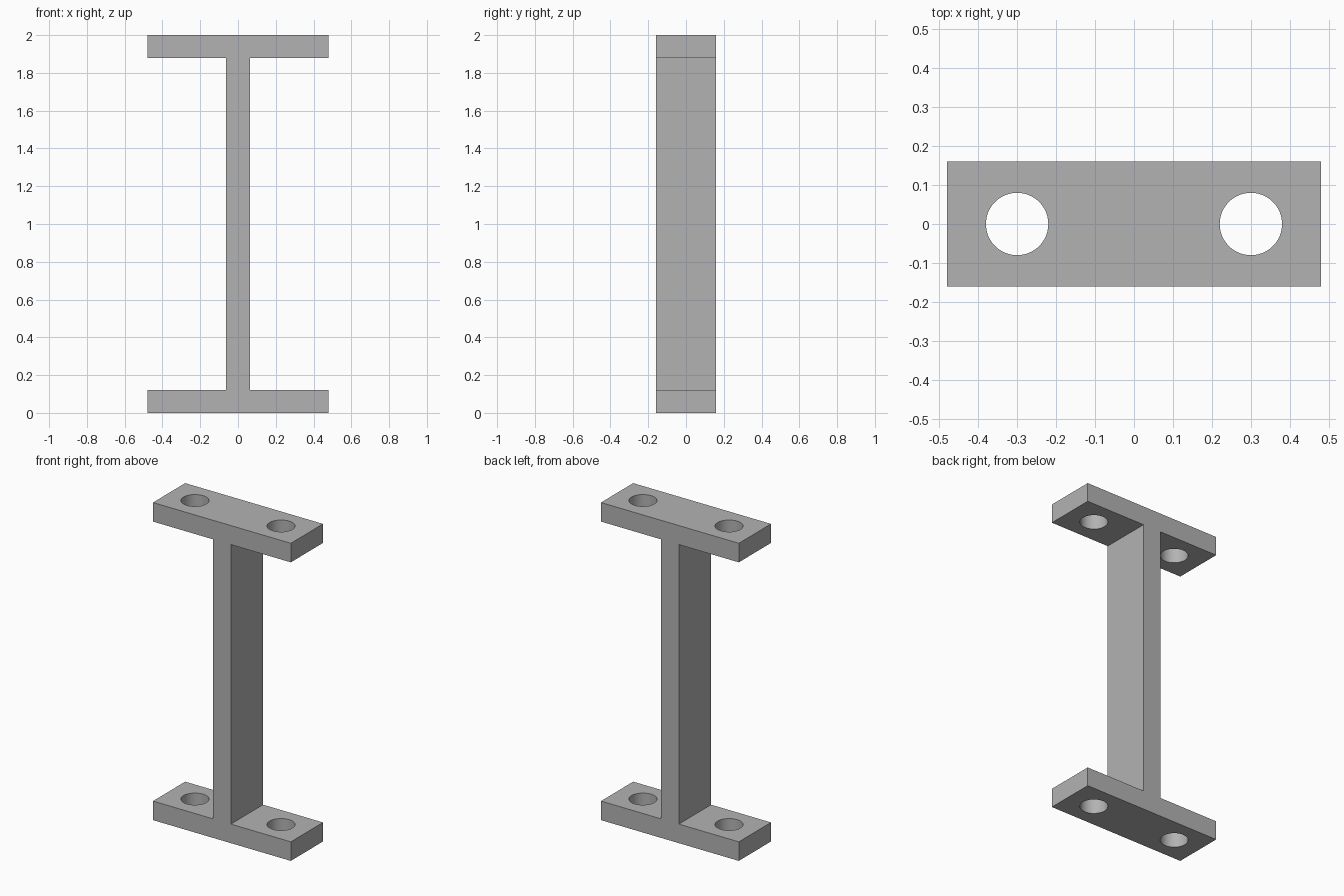
import bpy, bmesh, math

cube = bpy.data.objects.get("Cube")
if cube:
    bpy.data.objects.remove(cube, do_unlink=True)

HEIGHT, HALF_WIDTH, HALF_DEPTH = 2.0, 0.48, 0.16
FLANGE, HALF_WEB = 0.12, 0.0625
HOLE_X, HOLE_RADIUS = 0.3, 0.08

# Plain grey finish
grey = bpy.data.materials.new("plain_grey")
grey.use_nodes = True
colour = (0.45, 0.45, 0.45, 1)
grey.diffuse_color = colour
grey.node_tree.nodes["Principled BSDF"].inputs["Base Color"].default_value = colour

# Bracket body: I-shaped profile, one half mirrored, extruded front to back
half = [(HALF_WIDTH, 0), (HALF_WIDTH, FLANGE), (HALF_WEB, FLANGE),
        (HALF_WEB, HEIGHT - FLANGE), (HALF_WIDTH, HEIGHT - FLANGE), (HALF_WIDTH, HEIGHT)]
profile = half + [(-x, z) for x, z in reversed(half)]
bm = bmesh.new()
face = bm.faces.new([bm.verts.new((x, -HALF_DEPTH, z)) for x, z in profile])
extruded = bmesh.ops.extrude_face_region(bm, geom=[face])["geom"]
bmesh.ops.translate(bm, vec=(0, 2 * HALF_DEPTH, 0),
                    verts=[v for v in extruded if isinstance(v, bmesh.types.BMVert)])
bmesh.ops.recalc_face_normals(bm, faces=bm.faces)
mesh = bpy.data.meshes.new("bracket_body")
bm.to_mesh(mesh)
bm.free()
mesh.materials.append(grey)
body = bpy.data.objects.new("bracket_body", mesh)
bpy.context.collection.objects.link(body)

# Bolt holes through both flanges
for side in (-1, 1):
    bpy.ops.mesh.primitive_cylinder_add(vertices=64, radius=HOLE_RADIUS, depth=HEIGHT + 0.4,
                                        location=(side * HOLE_X, 0, HEIGHT / 2))
    cutter = bpy.context.object
    cutter.name = "hole_cutter"
    cutter.hide_render = True
    cutter.data.materials.append(grey)
    bpy.ops.object.select_all(action='DESELECT')
    body.select_set(True)
    bpy.context.view_layer.objects.active = body
    cut = body.modifiers.new("bolt_holes", 'BOOLEAN')
    cut.operation = 'DIFFERENCE'
    cut.solver = 'EXACT'
    cut.object = cutter
    bpy.ops.object.modifier_apply(modifier=cut.name)
    bpy.data.objects.remove(cutter, do_unlink=True)

# Round hole walls, crisp edges elsewhere
bpy.ops.object.shade_smooth_by_angle(angle=math.radians(30))
